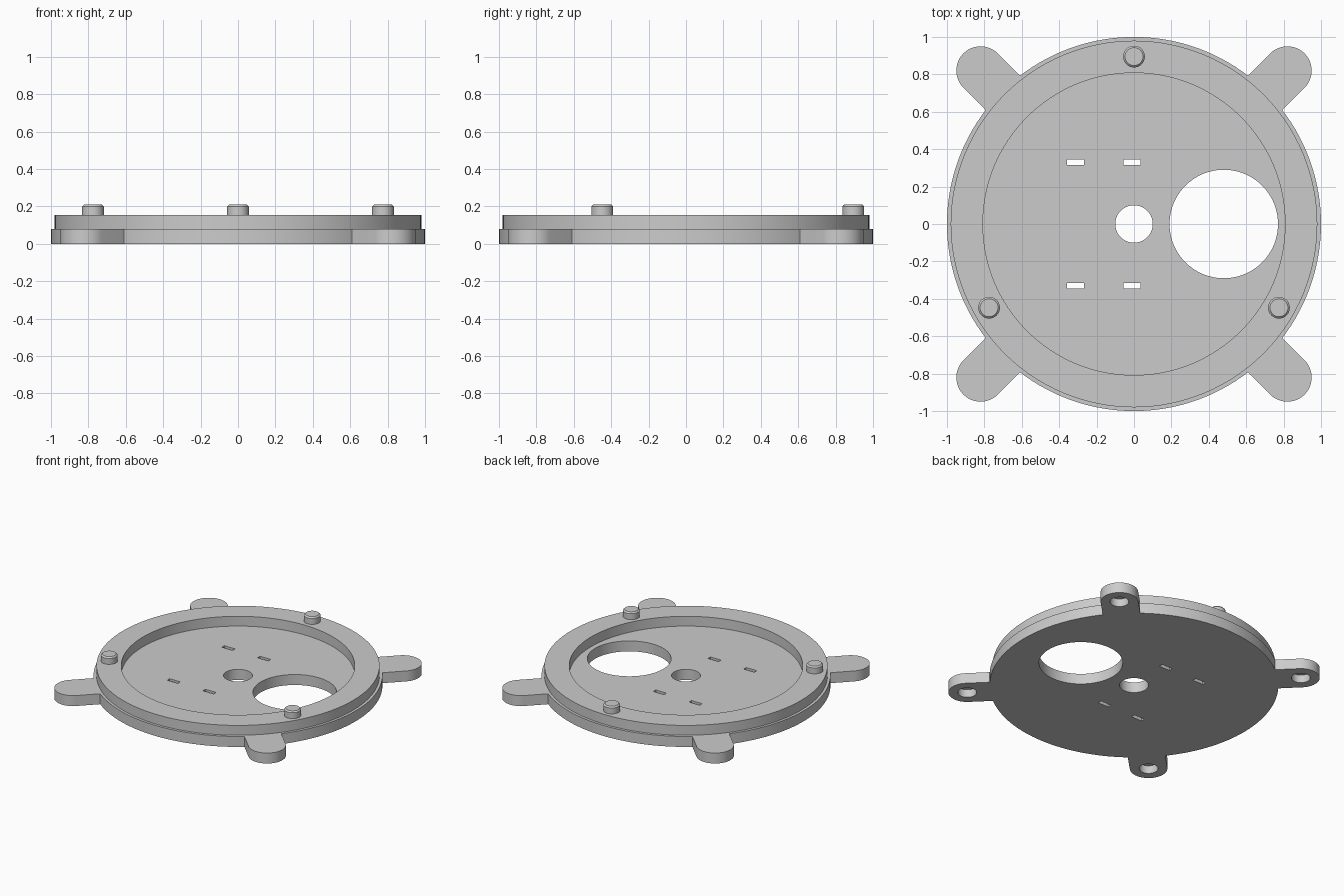
import bpy
import bmesh
from math import sin, cos, pi, asin, radians
from mathutils import Vector

cube = bpy.data.objects.get("Cube")
if cube:
    bpy.data.objects.remove(cube, do_unlink=True)

PLATE_TOP = 0.08
RIM_TOP = 0.155
EAR_R = 0.13
EAR_DIST = 0.82 * 2 ** 0.5

grey = bpy.data.materials.new("plain grey")
grey.use_nodes = True
grey.diffuse_color = (0.6, 0.6, 0.6, 1)
grey.node_tree.nodes["Principled BSDF"].inputs["Base Color"].default_value = (0.6, 0.6, 0.6, 1)


def finish(name, bm):
    bmesh.ops.recalc_face_normals(bm, faces=bm.faces)
    mesh = bpy.data.meshes.new(name)
    bm.to_mesh(mesh)
    bm.free()
    mesh.materials.append(grey)
    obj = bpy.data.objects.new(name, mesh)
    bpy.context.collection.objects.link(obj)
    return obj


def arc(cx, cy, r, start, end, steps):
    angles = [start + (end - start) * i / steps for i in range(steps + 1)]
    return [(cx + r * cos(a), cy + r * sin(a)) for a in angles]


def prism(name, outline, z0, z1):
    bm = bmesh.new()
    face = bm.faces.new([bm.verts.new((x, y, z0)) for x, y in outline])
    top = bmesh.ops.extrude_face_region(bm, geom=[face])["geom"]
    verts = [v for v in top if isinstance(v, bmesh.types.BMVert)]
    bmesh.ops.translate(bm, verts=verts, vec=Vector((0, 0, z1 - z0)))
    return finish(name, bm)


def disc(name, x, y, r, z0, z1, steps=64):
    return prism(name, arc(x, y, r, 0, 2 * pi, steps)[:-1], z0, z1)


def lathe(name, profile, steps, closed=False):
    bm = bmesh.new()
    verts = [bm.verts.new((r, 0, z)) for r, z in profile]
    pairs = list(zip(verts, verts[1:]))
    if closed:
        pairs.append((verts[-1], verts[0]))
    edges = [bm.edges.new(p) for p in pairs]
    bmesh.ops.spin(bm, geom=verts + edges, cent=(0, 0, 0), axis=(0, 0, 1),
                   angle=2 * pi, steps=steps)
    bmesh.ops.remove_doubles(bm, verts=bm.verts, dist=0.0001)
    return finish(name, bm)


def smooth(obj):
    bpy.ops.object.select_all(action="DESELECT")
    obj.select_set(True)
    bpy.context.view_layer.objects.active = obj
    bpy.ops.object.shade_smooth_by_angle(angle=radians(30))


# Base plate: round outline with four rounded ears
half = asin(EAR_R)
outline = []
for k in range(4):
    a = pi / 4 + k * pi / 2
    outline += arc(EAR_DIST * cos(a), EAR_DIST * sin(a), EAR_R, a - pi / 2, a + pi / 2, 24)
    outline += arc(0, 0, 1, a + half, a + pi / 2 - half, 32)
plate = prism("base_plate", outline, 0, PLATE_TOP)

# Cutters: centre hole, large side hole, slots and blind ear sockets
cutters = [disc("centre_hole", 0, 0, 0.1, -0.1, 0.2),
           disc("large_hole", 0.48, 0, 0.29, -0.1, 0.2, 96)]
for x in (-0.312, -0.01):
    for y in (-0.33, 0.33):
        w, d = 0.045, 0.015
        cutters.append(prism("slot", [(x - w, y - d), (x + w, y - d),
                                      (x + w, y + d), (x - w, y + d)], -0.1, 0.2))
for sx in (-1, 1):
    for sy in (-1, 1):
        cutters.append(disc("ear_socket", 0.82 * sx, 0.82 * sy, 0.065, -0.1, 0.06, 40))

bpy.context.view_layer.objects.active = plate
for cutter in cutters:
    cutter.hide_render = True
    mod = plate.modifiers.new("cut", "BOOLEAN")
    mod.operation = "DIFFERENCE"
    mod.solver = "EXACT"
    mod.object = cutter
    bpy.ops.object.modifier_apply(modifier=mod.name)
    bpy.data.objects.remove(cutter, do_unlink=True)
smooth(plate)

# Raised rim
smooth(lathe("raised_rim", [(0.808, PLATE_TOP), (0.98, PLATE_TOP),
                            (0.98, RIM_TOP), (0.808, RIM_TOP)], 128, closed=True))

# Three chamfered locating pegs
for i in range(3):
    a = pi / 2 + i * 2 * pi / 3
    peg = lathe("locating_peg", [(0.058, RIM_TOP), (0.058, 0.2), (0.048, 0.21), (0, 0.21)], 40)
    peg.location = (0.895 * cos(a), 0.895 * sin(a), 0)
    smooth(peg)
